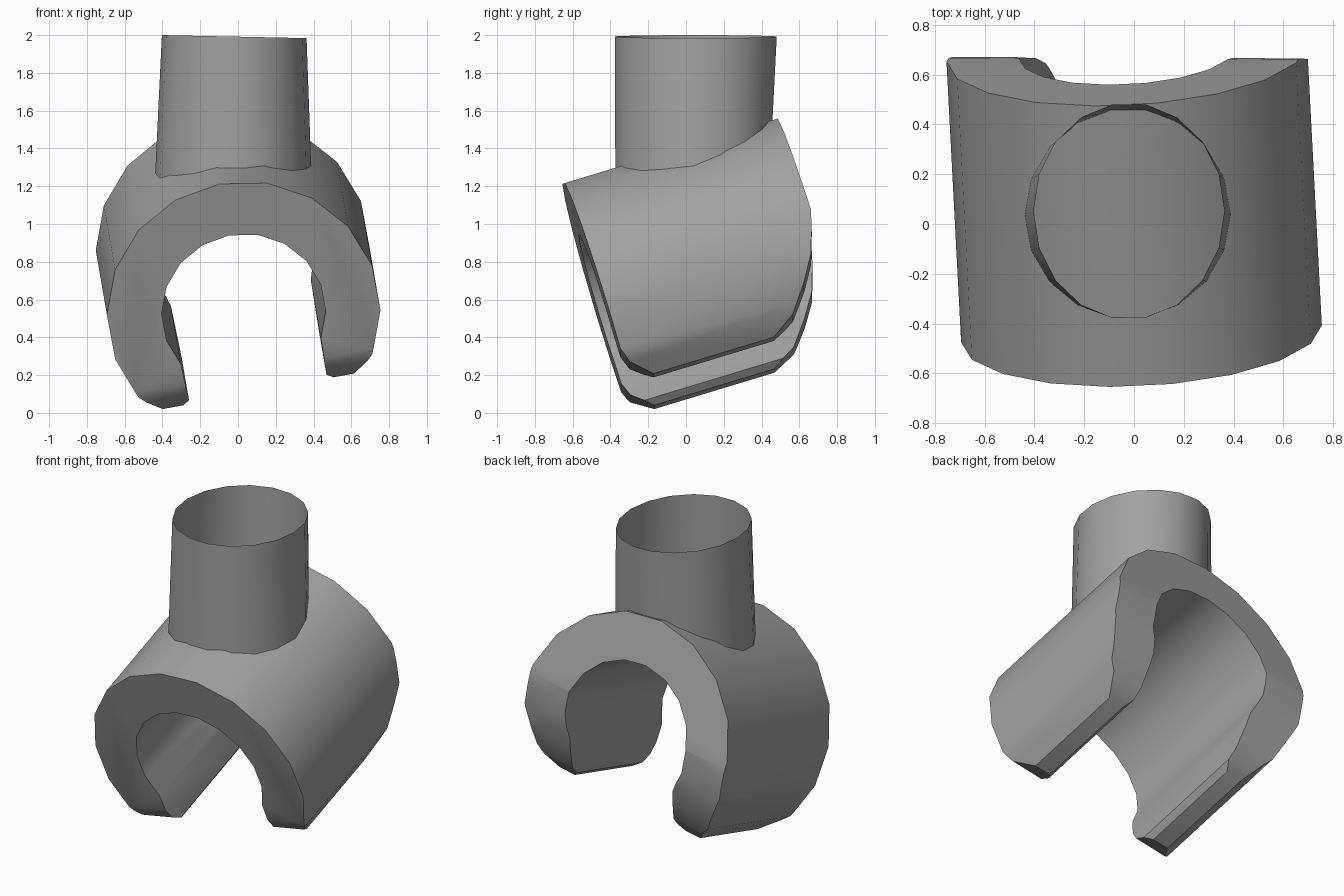
import bpy, bmesh, math
from mathutils import Matrix, Vector

cube = bpy.data.objects.get("Cube")
if cube:
    bpy.data.objects.remove(cube, do_unlink=True)

grey = bpy.data.materials.new("mid_grey")
grey.use_nodes = True
GREY = (0.36, 0.36, 0.36, 1)
grey.diffuse_color = GREY
grey.node_tree.nodes["Principled BSDF"].inputs["Base Color"].default_value = GREY


def make_object(name, bm):
    bmesh.ops.recalc_face_normals(bm, faces=bm.faces)
    mesh = bpy.data.meshes.new(name)
    bm.to_mesh(mesh)
    bm.free()
    mesh.materials.append(grey)
    obj = bpy.data.objects.new(name, mesh)
    bpy.context.collection.objects.link(obj)
    return obj


def prism(name, outline, direction):
    """Extrude a closed outline of 3D points along a direction."""
    bm = bmesh.new()
    face = bm.faces.new([bm.verts.new(p) for p in outline])
    new = bmesh.ops.extrude_face_region(bm, geom=[face])["geom"]
    bmesh.ops.translate(bm, vec=direction,
                        verts=[v for v in new if isinstance(v, bmesh.types.BMVert)])
    return make_object(name, bm)


def smooth(obj, degrees):
    bpy.ops.object.select_all(action='DESELECT')
    obj.select_set(True)
    bpy.context.view_layer.objects.active = obj
    bpy.ops.object.shade_smooth_by_angle(angle=math.radians(degrees))


# Frame of the clasp: tilted back, rolled and slightly turned
along = Vector((-0.05, 0.957, 0.29)).normalized()
side = Vector((0.957, 0.05, 0)).normalized()
side = Matrix.Rotation(math.radians(-11), 3, along) @ side
up = side.cross(along)
frame = Matrix((side, along, up)).transposed().to_4x4()
frame.translation = (0.03, -0.441, 0.531)

# C-shaped section, right half from crown to tip, then mirrored
OUTER, INNER, LENGTH = 0.725, 0.435, 1.18


def arc(radius, last):
    return [(radius * math.sin(math.radians(a)), radius * math.cos(math.radians(a)))
            for a in range(0, last + 1, 20)]


half_outer = arc(OUTER, 120) + [(0.51, -0.49)]
half_inner = arc(INNER, 120) + [(0.37, -0.45), (0.41, -0.49)]
right = half_outer + half_inner[:0:-1]
section = right + [(0, INNER)] + [(-x, z) for x, z in reversed(right)][:-1]
clasp = prism("clasp", [(x, 0, z) for x, z in section], (0, LENGTH, 0))
clasp.matrix_world = frame

# Side profile that rounds the arms off toward their tips
profile = [(-0.01, 1), (-0.01, -0.3), (0.028, -0.4), (0.135, -0.485),
           (0.8, -0.485), (0.93, -0.41), (1.03, -0.28), (1.11, -0.15),
           (1.16, 0), (1.19, 0.12), (1.19, 1)]
trim = prism("trim_helper", [(-1, y, z) for y, z in profile], (2, 0, 0))
trim.matrix_world = frame
bpy.context.view_layer.update()

cut = clasp.modifiers.new("round_arms", 'BOOLEAN')
cut.operation = 'INTERSECT'
cut.solver = 'EXACT'
cut.object = trim
bpy.ops.object.select_all(action='DESELECT')
clasp.select_set(True)
bpy.context.view_layer.objects.active = clasp
bpy.ops.object.modifier_apply(modifier=cut.name)
bpy.data.objects.remove(trim, do_unlink=True)
smooth(clasp, 32)

# Open thin-walled stem; its lower rim follows the slope inside the clasp
SIDES = 18
bm = bmesh.new()
rims = ([], [])
for i in range(SIDES):
    a = 2 * math.pi * i / SIDES
    c, s = math.cos(a), math.sin(a)
    y = 0.037 + 0.417 * s
    rims[0].append(bm.verts.new((-0.025 + 0.415 * c, y, 1.22 + 0.3 * y)))
    rims[1].append(bm.verts.new((-0.02 + 0.383 * c, 0.052 + 0.435 * s, 1.992 - 0.008 * c)))
for i in range(SIDES):
    j = (i + 1) % SIDES
    bm.faces.new((rims[0][i], rims[0][j], rims[1][j], rims[1][i]))
stem = make_object("stem", bm)
smooth(stem, 32)
